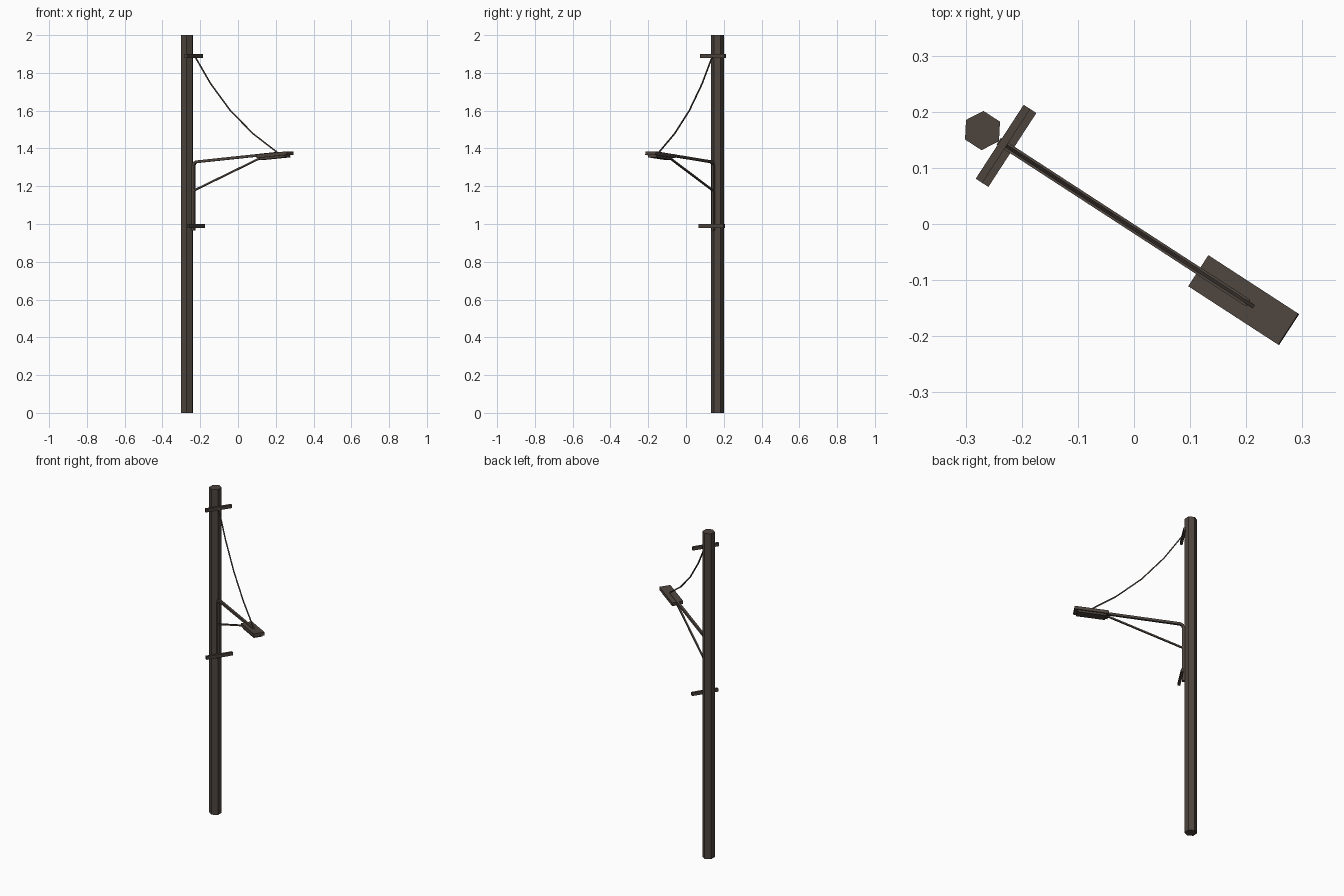
import bpy, bmesh, math
from mathutils import Vector, Matrix

if "Cube" in bpy.data.objects:
    bpy.data.objects.remove(bpy.data.objects["Cube"])

# Local frame: origin at pole axis, +x runs out along the lamp arm
FRAME = Matrix.Translation((-0.27, 0.1665, 0)) @ Matrix.Rotation(math.radians(-33), 4, 'Z')

mat = bpy.data.materials.new("dark_brown_metal")
mat.diffuse_color = (0.075, 0.058, 0.048, 1)
mat.use_nodes = True
mat.node_tree.nodes["Principled BSDF"].inputs["Base Color"].default_value = mat.diffuse_color


def finish(name, bm):
    bmesh.ops.recalc_face_normals(bm, faces=bm.faces)
    bm.transform(FRAME)
    me = bpy.data.meshes.new(name)
    bm.to_mesh(me)
    bm.free()
    me.materials.append(mat)
    ob = bpy.data.objects.new(name, me)
    bpy.context.collection.objects.link(ob)
    return ob


def box(name, centre, size, pitch=0.0):
    bm = bmesh.new()
    bmesh.ops.create_cube(bm, size=1)
    bm.transform(Matrix.Translation(centre) @ Matrix.Rotation(pitch, 4, 'Y')
                 @ Matrix.Diagonal((*size, 1)))
    return finish(name, bm)


def rod(name, path, width):
    """Square bar swept along (out, height) points, with mitred corners."""
    bm = bmesh.new()
    pts = [Vector(p) for p in path]
    h = width / 2
    rings = []
    for i, p in enumerate(pts):
        a = (p - pts[i - 1]).normalized() if i else None
        b = (pts[i + 1] - p).normalized() if i < len(pts) - 1 else None
        a, b = a or b, b or a
        t = (a + b).normalized()
        n = Vector((-t.y, t.x)) * (h / max(t.dot(a), 0.3))
        rings.append([bm.verts.new((p.x + s * n.x, y, p.y + s * n.y))
                      for s, y in ((1, -h), (1, h), (-1, h), (-1, -h))])
    for r, q in zip(rings, rings[1:]):
        for k in range(4):
            bm.faces.new((r[k], r[(k + 1) % 4], q[(k + 1) % 4], q[k]))
    bm.faces.new(rings[0])
    bm.faces.new(rings[-1])
    return finish(name, bm)


# Six-sided pole, one corner facing the arm
bm = bmesh.new()
bmesh.ops.create_cone(bm, cap_ends=True, segments=6, radius1=0.035, radius2=0.035, depth=2,
                      matrix=Matrix.Translation((0, 0, 1)) @ Matrix.Rotation(math.pi / 2, 4, 'Z'))
# put a corner on local +x
v = max(bm.verts, key=lambda w: w.co.x)
bm.transform(Matrix.Rotation(-math.atan2(v.co.y, v.co.x), 4, 'Z'))
finish("pole", bm)

# Cross bars
box("upper_cross_bar", (0.0435, 0, 1.89), (0.014, 0.157, 0.02))
box("lower_cross_bar", (0.0565, 0, 0.99), (0.014, 0.157, 0.02))

# Bent arm: up the pole, round the elbow, out to the lamp
rod("lamp_arm", [(0.0415, 0.965), (0.0415, 1.305), (0.045, 1.32), (0.058, 1.329),
                 (0.565, 1.374)], 0.014)
rod("arm_brace", [(0.038, 1.175), (0.49, 1.36)], 0.009)

# Lamp head with a smaller lens plate below
PITCH = -math.atan(0.085)
box("lamp_head", (0.555, 0, 1.367), (0.192, 0.066, 0.019), PITCH)
box("lamp_lens", (0.555, 0, 1.353), (0.16, 0.052, 0.014), PITCH)

# Sagging cable from upper bar to lamp
rod("cable", [(0.046, 1.893), (0.149, 1.743), (0.274, 1.6), (0.417, 1.478), (0.576, 1.375)], 0.006)
